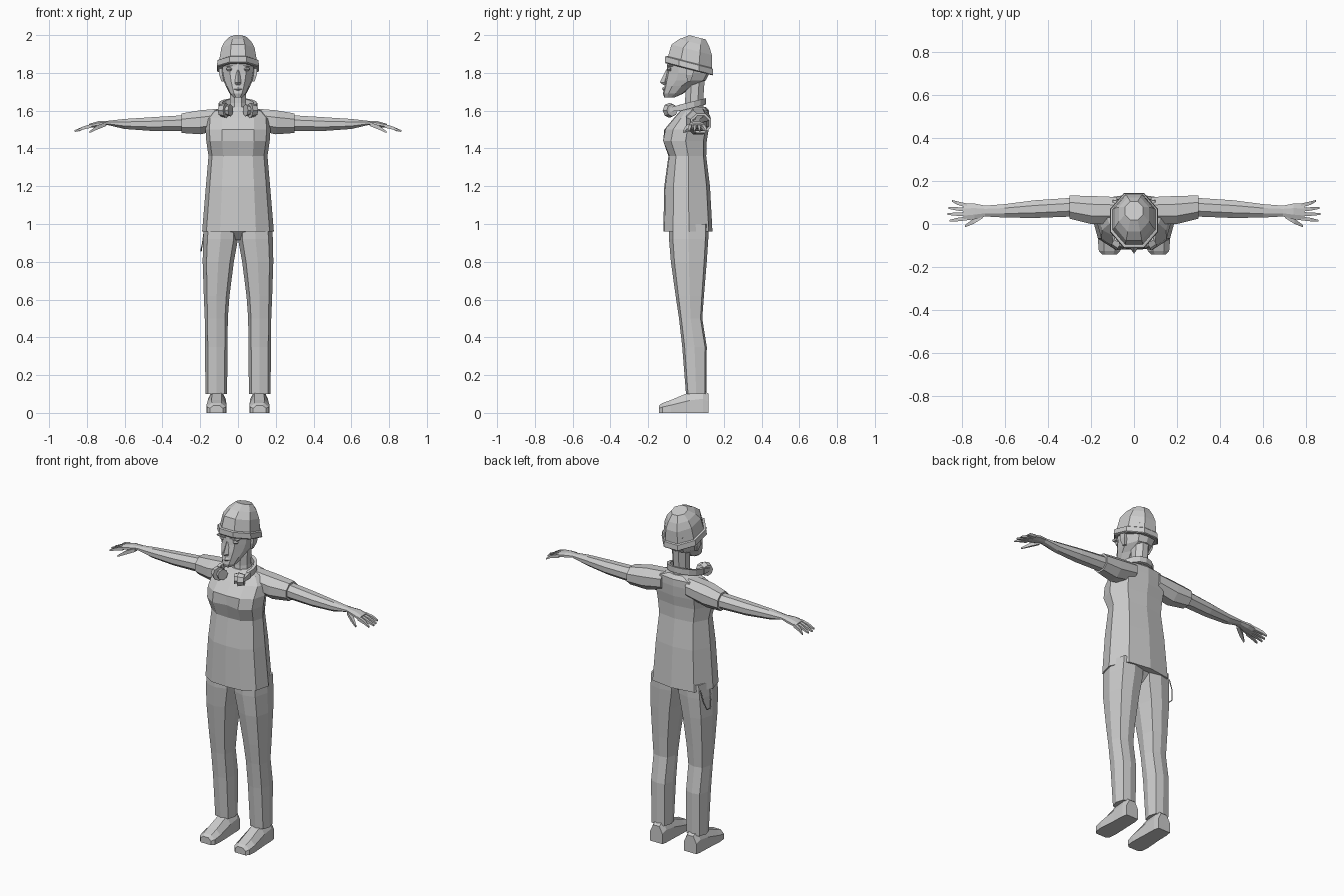
import bpy, bmesh, math
from mathutils import Matrix, Vector

cube = bpy.data.objects.get("Cube")
if cube:
    bpy.data.objects.remove(cube, do_unlink=True)

grey = bpy.data.materials.new("plain grey")
grey.use_nodes = True
grey.diffuse_color = (.6, .6, .6, 1)
grey.node_tree.nodes["Principled BSDF"].inputs["Base Color"].default_value = (.6, .6, .6, 1)


def both_sides(half, tip_count=1):
    """Mirror a half outline whose first and last points lie on the centre line."""
    return half + [(-x, y) for x, y in reversed(half[tip_count:len(half) - tip_count])]


C = math.tan(math.pi / 8)
OCTAGON = [(C, -1), (1, -C), (1, C), (C, 1), (-C, 1), (-1, C), (-1, -C), (-C, -1)]
SQUARE = [(-1, -1), (1, -1), (1, 1), (-1, 1)]
DIAMOND = [(0, -1), (1, 0), (0, 1), (-1, 0)]
SHOE = [(-1, -1), (1, -1), (1, .2), (.5, 1), (-.5, 1), (-1, .2)]
LEG = [(0, -1), (.75, -.8), (1, 0), (.75, .85), (0, 1), (-.75, .85), (-1, 0), (-.75, -.8)]
BODY = both_sides([(0, -1), (.5, -.95), (.88, -.6), (1, .05), (.72, .85), (0, 1)])
HEAD = both_sides([(0, -1), (.48, -.9), (.9, -.45), (1, .2), (.62, .88), (0, 1)])


def finish(name, bm, mirror=False):
    bmesh.ops.recalc_face_normals(bm, faces=bm.faces)
    mesh = bpy.data.meshes.new(name)
    bm.to_mesh(mesh)
    bm.free()
    mesh.materials.append(grey)
    obj = bpy.data.objects.new(name, mesh)
    bpy.context.scene.collection.objects.link(obj)
    if mirror:
        obj.modifiers.new("Mirror", "MIRROR").use_mirror_merge = False
    return obj


def loft(name, outline, sections, axis="z", mirror=False, slope=0):
    """Skin an outline through boxes (position, a_min, a_max, b_min, b_max) along an axis."""
    bm = bmesh.new()
    rings = []
    for t, a0, a1, b0, b1 in sections:
        ring = []
        for u, v in outline:
            a = (a0 + a1) / 2 + u * (a1 - a0) / 2
            b = (b0 + b1) / 2 + v * (b1 - b0) / 2
            co = {"x": (t, a, b), "y": (a, t, b), "z": (a, b, t + slope * b)}[axis]
            ring.append(bm.verts.new(co))
        rings.append(ring)
    n = len(outline)
    for low, high in zip(rings, rings[1:]):
        for i in range(n):
            j = (i + 1) % n
            bm.faces.new((low[i], low[j], high[j], high[i]))
    bm.faces.new(rings[0])
    bm.faces.new(rings[-1])
    return finish(name, bm, mirror)


def centred(rows):
    """Sections (position, half_width, front, back) symmetric about the centre line."""
    return [(t, -w, w, front, back) for t, w, front, back in rows]


# Shirt body, with the chest slightly hollow at the middle
shirt = loft("shirt", BODY, centred([
    (.96, .19, -.12, .14), (1.2, .17, -.115, .127), (1.36, .156, -.093, .107),
    (1.44, .168, -.127, .11), (1.5, .172, -.115, .12), (1.56, .168, -.065, .123),
    (1.6, .13, -.03, .122), (1.62, .06, -.015, .105)]))
bust_row = 3
shirt.data.vertices[bust_row * len(BODY)].co.y += .02

# Sleeves and bare arms
loft("sleeves", OCTAGON, [
    (.08, .0, .125, 1.5, 1.612), (.2, .0, .13, 1.475, 1.602), (.3, .025, .132, 1.482, 1.585)],
    "x", True)
loft("arms", OCTAGON, [
    (.28, .035, .122, 1.492, 1.576), (.46, .028, .11, 1.493, 1.565),
    (.6, .03, .092, 1.503, 1.556), (.69, .035, .085, 1.524, 1.546),
    (.74, .022, .095, 1.514, 1.544), (.79, .016, .095, 1.508, 1.53)], "x", True)

# Fingers fan out from the palm and droop
for name, root, tip, reach in (("little_finger", .086, .108, .845), ("ring_finger", .066, .074, .86),
                               ("middle_finger", .046, .046, .866), ("index_finger", .026, .015, .855)):
    loft(name, SQUARE, [
        (.775, root - .009, root + .009, 1.51, 1.53),
        (.82, (root + tip) / 2 - .008, (root + tip) / 2 + .008, 1.5, 1.516),
        (reach, tip - .004, tip + .004, 1.488, 1.496)], "x", True)
loft("thumb", SQUARE, [
    (.7, .028, .052, 1.518, 1.538), (.745, .0, .025, 1.5, 1.522),
    (.785, -.016, -.006, 1.482, 1.492)], "x", True)

# Trousers and the piece joining the legs
loft("trouser_legs", LEG, [
    (1, .0, .178, -.09, .12), (.92, .0, .185, -.09, .118), (.8, .022, .187, -.08, .11),
    (.62, .045, .181, -.055, .095), (.5, .054, .176, -.037, .086),
    (.35, .055, .175, -.02, .11), (.1, .058, .172, .0, .108)], mirror=True)
loft("trouser_crotch", SQUARE, centred([
    (.915, .02, -.03, .06), (.96, .06, -.075, .1), (1, .08, -.08, .1)]))

# Shoes
loft("shoes", SHOE, [
    (.12, .072, .152, .0, .1), (.09, .066, .158, .0, .125), (.02, .064, .16, .0, .11),
    (-.08, .06, .167, .0, .068), (-.125, .064, .163, .0, .052),
    (-.142, .08, .148, .0, .04)], "y", True)

# Neck, head and face
loft("neck", OCTAGON, centred([
    (1.58, .055, -.015, .1), (1.64, .042, -.005, .09), (1.78, .045, .0, .1)]))
loft("head", HEAD, centred([
    (1.67, .024, -.115, -.06), (1.69, .044, -.122, -.015), (1.73, .064, -.114, .035),
    (1.76, .078, -.112, .105), (1.8, .088, -.104, .125), (1.86, .094, -.098, .13)]))
loft("nose", DIAMOND, centred([
    (1.737, .014, -.122, -.09), (1.75, .017, -.138, -.09), (1.815, .008, -.106, -.085)]))
loft("lips", DIAMOND, centred([
    (1.708, .014, -.122, -.1), (1.716, .023, -.127, -.1), (1.725, .012, -.122, -.1)]))
loft("eyelids", DIAMOND, [
    (1.81, .025, .055, -.094, -.07), (1.82, .02, .062, -.102, -.07),
    (1.828, .025, .058, -.094, -.07)], mirror=True)
loft("brows", SQUARE, [
    (1.833, .014, .064, -.1, -.07), (1.842, .014, .07, -.101, -.07)], mirror=True)
loft("ears", SQUARE, [
    (1.755, .07, .088, .008, .024), (1.79, .08, .1, .0, .038),
    (1.84, .08, .102, .002, .04)], mirror=True)

# Hat: the folded band and dome lean back together
TILT = -.26
loft("hat_band", OCTAGON, centred([
    (1.823, .105, -.108, .14), (1.828, .112, -.112, .144),
    (1.858, .108, -.11, .142), (1.863, .098, -.1, .136)]), slope=TILT)
loft("hat_dome", OCTAGON, centred([
    (1.85, .101, -.098, .137), (1.93, .088, -.077, .137),
    (1.97, .07, -.035, .124), (2.004, .042, .018, .105)]), slope=TILT)

# Headphone band: a half ring around the nape, higher at the back
bm = bmesh.new()
steps = 10
previous = None
for i in range(steps + 1):
    angle = math.radians(-25 + 230 * i / steps)
    ring = []
    for radius, lift in ((.084, 0), (.102, 0), (.102, .034), (.084, .034)):
        y = .005 + radius * math.sin(angle)
        ring.append(bm.verts.new((radius * math.cos(angle), y, 1.606 + lift + .25 * y)))
    if previous:
        for a in range(4):
            b = (a + 1) % 4
            bm.faces.new((previous[a], previous[b], ring[b], ring[a]))
    else:
        bm.faces.new(ring)
    previous = ring
bm.faces.new(previous)
finish("headphone_band", bm)

# Headphone cups resting on the collarbones, with pads facing inward
for name, radius, depth, x in (("headphone_cups", .04, .034, .078), ("headphone_pads", .032, .03, .053)):
    bm = bmesh.new()
    place = (Matrix.Translation(Vector((x, -.08, 1.602))) @ Matrix.Rotation(math.radians(25), 4, "Z")
             @ Matrix.Rotation(math.radians(90), 4, "Y"))
    bmesh.ops.create_cone(bm, cap_ends=True, segments=8, radius1=radius, radius2=radius * .8,
                          depth=depth, matrix=place)
    finish(name, bm, True)
loft("headphone_arms", SQUARE, [
    (-.09, .082, .1, 1.595, 1.615), (-.03, .084, .102, 1.6, 1.632)], "y", True)

# Thin chain hanging at the right hip
curve = bpy.data.curves.new("hip_chain", "CURVE")
curve.dimensions = "3D"
curve.bevel_depth = .003
curve.bevel_resolution = 0
path = [(-.178, .03, .97), (-.188, .035, .9), (-.195, .05, .855), (-.197, .085, .86),
        (-.185, .1, .91), (-.165, .1, .97)]
spline = curve.splines.new("POLY")
spline.points.add(len(path) - 1)
for point, co in zip(spline.points, path):
    point.co = (*co, 1)
curve.materials.append(grey)
chain = bpy.data.objects.new("hip_chain", curve)
bpy.context.scene.collection.objects.link(chain)
